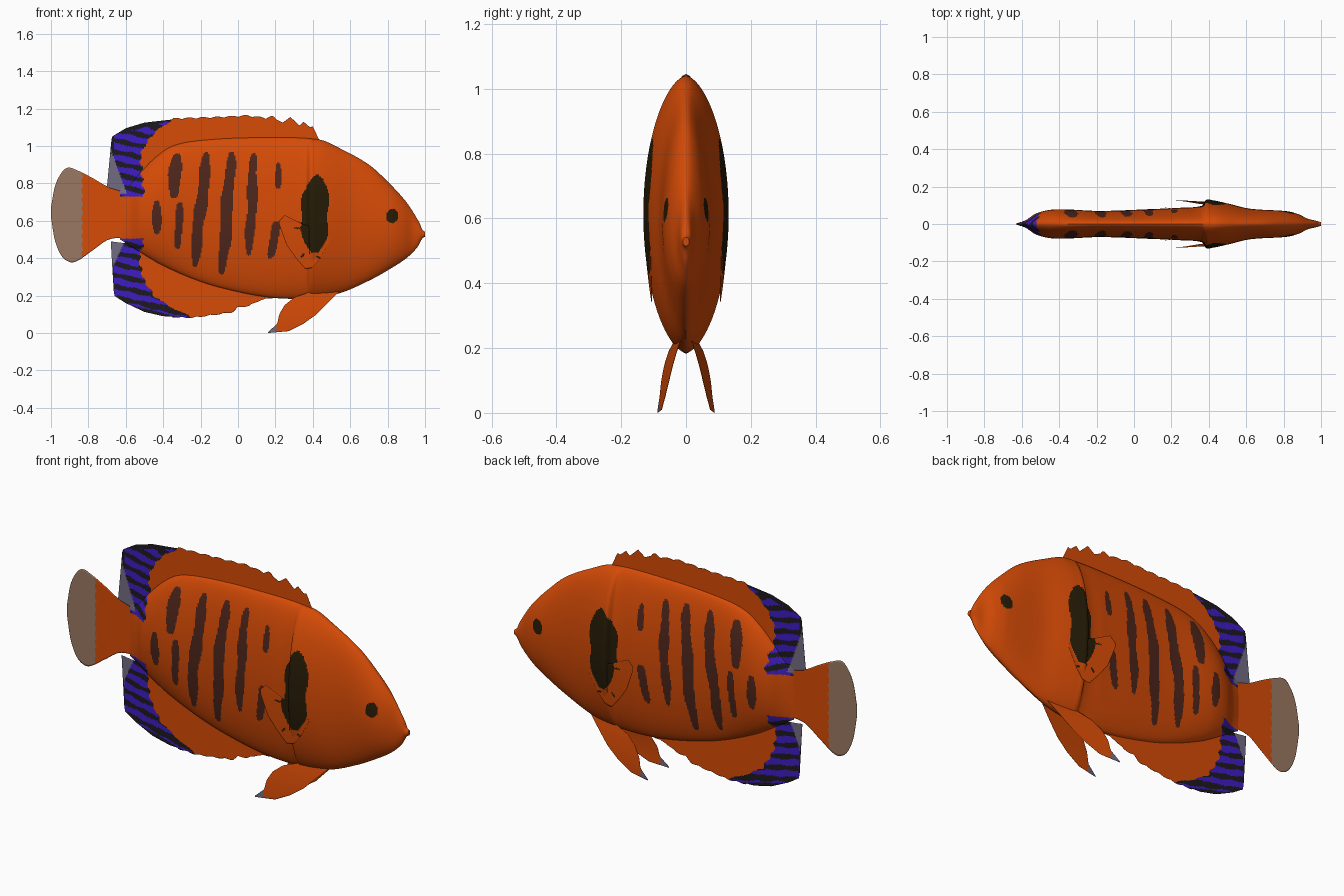
import bpy
import bmesh
import math

cube = bpy.data.objects.get("Cube")
if cube:
    bpy.data.objects.remove(cube, do_unlink=True)

# Flat colours
COLOURS = {
    "orange": (0.67, 0.07, 0.002),
    "brown_stripe": (0.075, 0.019, 0.011),
    "gill_dark": (0.019, 0.011, 0.002),
    "fin_black": (0.012, 0.01, 0.013),
    "fin_blue": (0.05, 0.012, 0.55),
    "clear_grey": (0.17, 0.15, 0.22),
    "tail_beige": (0.33, 0.19, 0.125),
}
NAMES = list(COLOURS)
materials = []
for label, rgb in COLOURS.items():
    mat = bpy.data.materials.new(label)
    mat.use_nodes = True
    mat.diffuse_color = (*rgb, 1)
    shader = mat.node_tree.nodes["Principled BSDF"]
    shader.inputs["Base Color"].default_value = (*rgb, 1)
    materials.append(mat)


def curve(points, x, smooth=False):
    """Value at x of a line, or of a smooth curve, through the points."""
    if x <= points[0][0]:
        return points[0][1]
    if x >= points[-1][0]:
        return points[-1][1]
    i = next(k for k in range(len(points) - 1) if x <= points[k + 1][0])
    (xa, a), (xb, b) = points[i], points[i + 1]
    span = xb - xa
    t = (x - xa) / span
    if not smooth:
        return a + (b - a) * t

    def slope(k):
        p, q = points[max(k - 1, 0)], points[min(k + 1, len(points) - 1)]
        return (q[1] - p[1]) / (q[0] - p[0]) * span

    ease = t * t * (3 - 2 * t)
    return (a + (b - a) * ease + slope(i) * t * (1 - t) ** 2
            - slope(i + 1) * t * t * (1 - t))


# Body outline: back line, belly line and half width along the length
BACK = [(-.63, .77), (-.58, .79), (-.52, .86), (-.44, .94), (-.35, 1), (-.2, 1.03),
        (.1, 1.045), (.43, 1.035), (.55, .985), (.7, .9), (.8, .81), (.9, .7),
        (.97, .59), (.985, .553), (1, .542)]
BELLY = [(-.63, .5), (-.52, .43), (-.4, .36), (-.2, .275), (0, .22), (.2, .187),
         (.4, .187), (.55, .215), (.7, .28), (.8, .335), (.9, .4), (.96, .46),
         (.985, .505), (1, .515)]
WIDTH = [(-.63, .003), (-.58, .02), (-.52, .058), (-.42, .078), (-.18, .07),
         (.1, .08), (.25, .087), (.365, .098), (.385, .129), (.42, .127), (.5, .11),
         (.62, .082), (.82, .068), (.88, .052), (.93, .028), (.97, .018), (1, .01)]

# Stripes on the flank: top x, top z, bottom x, bottom z, width
STRIPES = [(-.325, .96, -.345, .72, .066), (-.43, .71, -.435, .53, .048),
           (-.315, .7, -.32, .45, .043), (-.165, .97, -.235, .355, .064),
           (-.035, .97, -.085, .315, .064), (.085, .96, .06, .415, .054),
           (.215, .91, .21, .77, .036), (.21, .6, .17, .4, .05)]
GILL = (.42, .845, .405, .425, .15)
EYE = (.83, .665, .825, .588, .06)

# Inner border of the dark fin margins, by height
UPPER_MARGIN = [(.73, -.5), (.85, -.515), (.95, -.52), (1, -.5), (1.07, -.45), (1.15, -.34)]
LOWER_MARGIN = [(.08, -.24), (.15, -.38), (.2, -.45), (.3, -.51), (.4, -.53), (.5, -.5)]


def in_blot(x, z, blot, power):
    """Test a slightly wavy, leaning oval mark."""
    xt, zt, xb, zb, width = blot
    t = (z - zb) / (zt - zb)
    if not 0 < t < 1:
        return False
    wavy = 1 + .1 * math.sin(z * 31 + xt * 40)
    drift = .004 * math.sin(z * 17 + xt * 30)
    reach = width / 2 * (4 * t * (1 - t)) ** power * wavy
    return abs(x - xb - (xt - xb) * t - drift) < reach


def margin_colour(x, z):
    """Colour of the banded rear margins of the upper and lower fins."""
    jag = x + .007 * math.sin(z * 105)
    if z > .62:
        clear = .745 < z < .97 and x < -.6 - (z - .76) * .36
        inside = z > .73 and jag < curve(UPPER_MARGIN, z)
        rim = z - 1.1 > .25 * (x + .5)
    else:
        clear = .36 < z < .495 and x < -.62 - (.46 - z) * .45
        inside = z < .505 and jag < curve(LOWER_MARGIN, z)
        rim = z < .13 - .25 * (x + .5)
    if clear:
        return "clear_grey"
    if not inside:
        return "orange"
    # Uneven bands, sparser towards the tips of the margin
    wave = math.sin((z + .22 * x) * math.tau / .06)
    limit = .3 * math.sin(x * 60 + z * 37) + (.35 if x > -.47 else -.2)
    return "fin_blue" if wave > limit and x > -.662 and not rim else "fin_black"


def body_colour(x, z):
    if in_blot(x, z, EYE, .5) or in_blot(x, z, GILL, .5):
        return "gill_dark"
    if any(in_blot(x, z, s, .3) for s in STRIPES):
        return "brown_stripe"
    return margin_colour(x, z) if x < -.48 else "orange"


def pectoral_colour(x, z):
    streak = abs(z - .56 - .05 * (.35 - x)) < .004 and .3 < x < .41
    dash = abs(z - .41 - .02 * math.sin(x * 37)) < .006 and math.sin(x * 150) > 0
    return "gill_dark" if streak or dash or in_blot(x, z, GILL, .5) else "orange"


def pelvic_colour(x, z):
    return "clear_grey" if x < .205 else "orange"


def tail_colour(x, z):
    return "tail_beige" if x < -.833 + .004 * math.sin(z * 130) else "orange"


def add_grid(bm, columns, colour):
    """Join columns of points into quads, coloured by their centres."""
    verts = [[bm.verts.new(p) for p in col] for col in columns]
    for a, b in zip(verts, verts[1:]):
        for j in range(len(a) - 1):
            face = bm.faces.new((a[j], b[j], b[j + 1], a[j + 1]))
            c = face.calc_center_median()
            face.material_index = NAMES.index(colour(c.x, c.z))


def finish(name, bm, thickness=0):
    bmesh.ops.remove_doubles(bm, verts=bm.verts, dist=.00005)
    bmesh.ops.recalc_face_normals(bm, faces=bm.faces)
    mesh = bpy.data.meshes.new(name)
    bm.to_mesh(mesh)
    bm.free()
    obj = bpy.data.objects.new(name, mesh)
    bpy.context.collection.objects.link(obj)
    for mat in materials:
        mesh.materials.append(mat)
    if thickness:
        solid = obj.modifiers.new("Thickness", "SOLIDIFY")
        solid.thickness = thickness
        solid.offset = 0
    bpy.ops.object.select_all(action="DESELECT")
    obj.select_set(True)
    bpy.context.view_layer.objects.active = obj
    bpy.ops.object.shade_smooth_by_angle(angle=math.radians(40))


def steps(start, end, count):
    return [start + (end - start) * i / count for i in range(count + 1)]


def add_fin(name, top, bottom, colour, depth=lambda x, z: 0, smooth=False,
            size=(75, 30), scallop=0):
    """Thin fin filling the space between a top and a bottom line."""
    columns = []
    for x in steps(top[0][0], top[-1][0], size[0]):
        ripple = scallop * abs(math.sin(x * 42)) * (-.35 < x < .2)
        high = curve(top, x, smooth) + max(ripple, 0)
        low = curve(bottom, x, smooth) + min(ripple, 0)
        columns.append([(x, depth(x, z), z) for z in steps(low, high, size[1])])
    bm = bmesh.new()
    add_grid(bm, columns, colour)
    finish(name, bm, .001)


# Body: two mirrored flanks sharing the back and belly ridges
body = bmesh.new()
for side in (-1, 1):
    flank = []
    for x in steps(-.63, 1, 270):
        top, low, wide = (curve(p, x, True) for p in (BACK, BELLY, WIDTH))
        column = []
        for s in steps(-1, 1, 110):
            u = (s + math.sin(s * math.pi / 2)) / 2
            y = side * wide * max(1 - u * u, 0) ** .58
            column.append((x, y, (top + low) / 2 + u * (top - low) / 2))
        flank.append(column)
    add_grid(body, flank, body_colour)
bmesh.ops.remove_doubles(body, verts=body.verts, dist=.00005)
bmesh.ops.holes_fill(body, edges=[e for e in body.edges if e.is_boundary], sides=0)
finish("body", body)

# Upper fin with spiny front, lower fin and tail fin on the centre plane
add_fin("dorsal_fin",
        [(-.7, .79), (-.675, 1.05), (-.6, 1.095), (-.5, 1.125), (-.35, 1.142),
         (-.1, 1.15), (.05, 1.158), (.15, 1.145), (.18, 1.155), (.24, 1.125),
         (.28, 1.155), (.33, 1.108), (.35, 1.13), (.385, 1.1), (.4, 1.105), (.435, 1.03)],
        [(-.7, .78), (-.6, .75), (-.52, .78), (-.35, .95), (.1, 1.01), (.435, 1.01)],
        margin_colour, size=(190, 55), scallop=.008)
add_fin("anal_fin",
        [(-.68, .49), (-.6, .48), (-.52, .48), (-.4, .4), (-.2, .31), (.2, .21)],
        [(-.68, .485), (-.663, .2), (-.6, .16), (-.5, .113), (-.4, .09), (-.25, .085),
         (-.1, .105), (-.03, .115), (0, .14), (.06, .15), (.12, .18), (.2, .195)],
        margin_colour, size=(170, 55), scallop=-.006)
add_fin("tail_fin",
        [(-1, .67), (-.98, .78), (-.945, .855), (-.91, .884), (-.86, .87), (-.78, .83),
         (-.69, .78), (-.58, .75)],
        [(-1, .62), (-.98, .5), (-.945, .415), (-.9, .38), (-.86, .385), (-.78, .44),
         (-.69, .5), (-.58, .51)],
        tail_colour, smooth=True, size=(110, 50))

# Paired fins
for side, prefix in ((-1, "front"), (1, "back")):
    add_fin(prefix + "_pectoral_fin",
            [(.22, .6), (.25, .63), (.35, .58), (.46, .555), (.49, .5)],
            [(.22, .58), (.26, .47), (.31, .4), (.36, .342), (.4, .35), (.44, .4), (.49, .49)],
            pectoral_colour,
            depth=lambda x, z: side * (.128 - .06 * (x - .22) - .2 * (.6 - z) ** 2))
    add_fin(prefix + "_pelvic_fin",
            [(.16, .005), (.21, .05), (.22, .1), (.25, .15), (.3, .19), (.4, .225), (.55, .235)],
            [(.16, 0), (.27, .01), (.35, .05), (.42, .1), (.5, .18), (.55, .23)],
            pelvic_colour,
            depth=lambda x, z: side * (.088 - .5 * z * z - .12 * max(x - .16, 0)))
